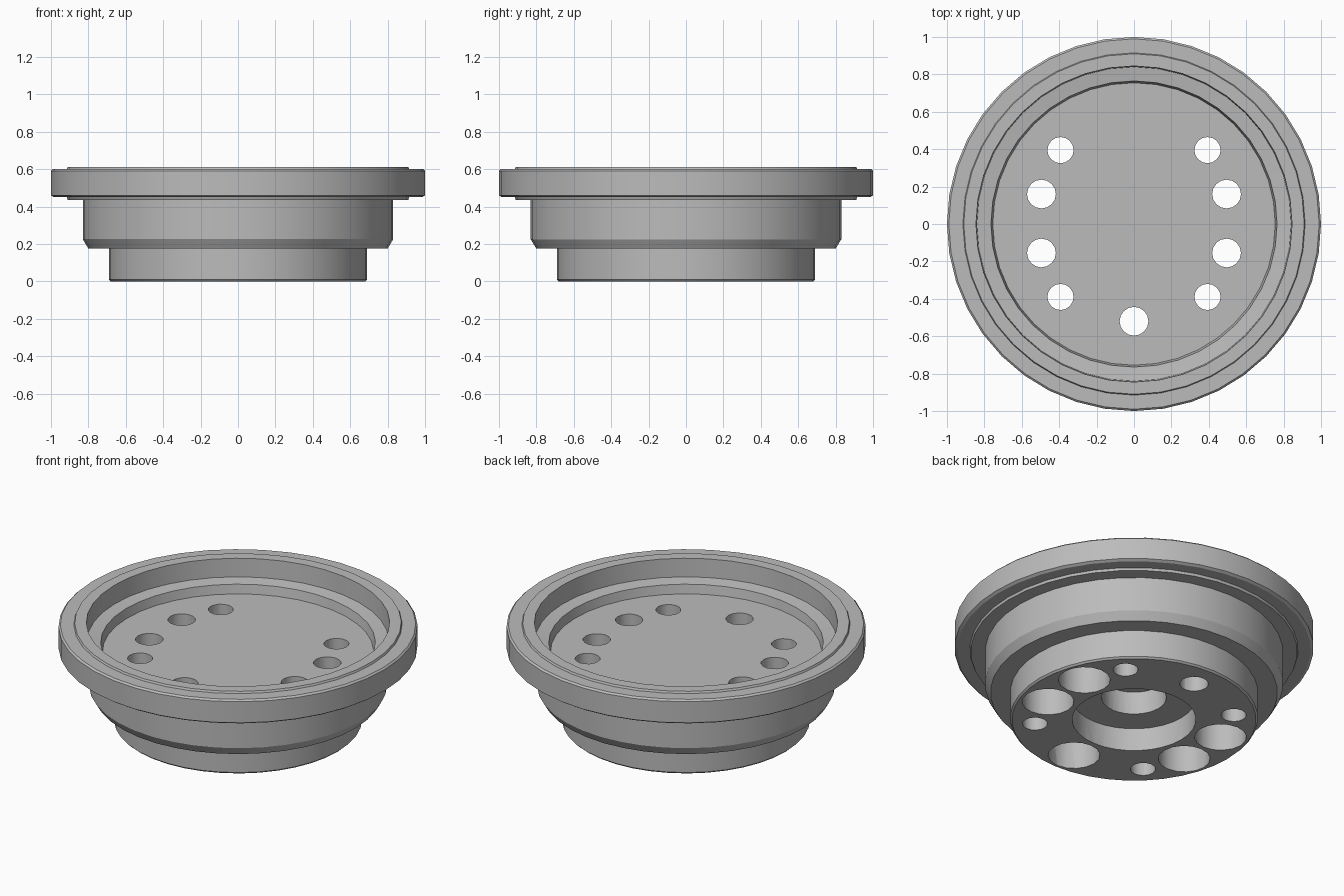
import bpy, bmesh, math
from mathutils import Vector

cube = bpy.data.objects.get("Cube")
if cube:
    bpy.data.objects.remove(cube, do_unlink=True)

grey = bpy.data.materials.new("plain grey")
grey.use_nodes = True
colour = (0.5, 0.5, 0.5, 1)
grey.diffuse_color = colour
grey.node_tree.nodes["Principled BSDF"].inputs["Base Color"].default_value = colour


def lathe(name, profile, sides):
    """Closed solid turned around the z axis; the profile starts and ends on it."""
    bm = bmesh.new()
    verts = [bm.verts.new((r, 0, z)) for r, z in profile]
    edges = [bm.edges.new(pair) for pair in zip(verts, verts[1:])]
    bmesh.ops.spin(bm, geom=verts + edges, cent=(0, 0, 0), axis=(0, 0, 1),
                   angle=math.tau, steps=sides, use_merge=False)
    bmesh.ops.remove_doubles(bm, verts=bm.verts, dist=0.0005)
    bmesh.ops.recalc_face_normals(bm, faces=bm.faces)
    mesh = bpy.data.meshes.new(name)
    bm.to_mesh(mesh)
    bm.free()
    obj = bpy.data.objects.new(name, mesh)
    bpy.context.collection.objects.link(obj)
    mesh.materials.append(grey)
    return obj


# Stepped dish: hub, drum, flange, top lip, ledge and floor
profile = [
    (0, 0), (0.68, 0), (0.69, 0.01), (0.69, 0.175),              # hub
    (0.80, 0.175), (0.83, 0.225), (0.83, 0.435),                 # drum
    (0.91, 0.435), (0.915, 0.45), (0.985, 0.45), (1, 0.46),      # flange underside
    (1, 0.59), (0.99, 0.6), (0.915, 0.6), (0.91, 0.612),         # flange and lip
    (0.845, 0.612), (0.84, 0.50), (0.765, 0.49), (0.755, 0.435), # ledge
    (0, 0.435),                                                  # floor
]
dish = lathe("dish_body", profile, 40)

# Holes: x, y, radius, bottom, top
LOW, HIGH = -0.1, 0.6
holes = [(0, 0, 0.345, LOW, 0.14), (0, 0, 0.18, LOW, 0.28),      # stepped centre bore
         (0, 0.52, 0.08, LOW, 0.25)]                             # blind locating hole
for side in (-1, 1):
    for y in (-0.39, 0.395):
        holes.append((side * 0.393, y, 0.07, LOW, HIGH))         # small through holes
bolts = [(0, -0.52)] + [(s * 0.495, y) for s in (-1, 1) for y in (-0.155, 0.16)]
for x, y in bolts:
    holes.append((x, y, 0.077, LOW, HIGH))                       # bolt holes
    holes.append((x, y, 0.145, LOW, 0.32))                       # counterbores

cutters = []
for x, y, radius, low, high in holes:
    sides = 32 if radius > 0.15 else 16
    cutter = lathe("hole_cutter", [(0, low), (radius, low), (radius, high), (0, high)], sides)
    cutter.location = Vector((x, y, 0))
    cutter.hide_render = True
    cutters.append(cutter)
    cut = dish.modifiers.new("hole", 'BOOLEAN')
    cut.operation = 'DIFFERENCE'
    cut.solver = 'EXACT'
    cut.object = cutter

# Apply the cuts, then drop the cutters
bpy.context.view_layer.update()
graph = bpy.context.evaluated_depsgraph_get()
result = bpy.data.meshes.new_from_object(dish.evaluated_get(graph))
dish.modifiers.clear()
dish.data = result
for cutter in cutters:
    bpy.data.objects.remove(cutter, do_unlink=True)

bpy.ops.object.select_all(action='DESELECT')
dish.select_set(True)
bpy.context.view_layer.objects.active = dish
bpy.ops.object.shade_smooth_by_angle(angle=math.radians(30))
